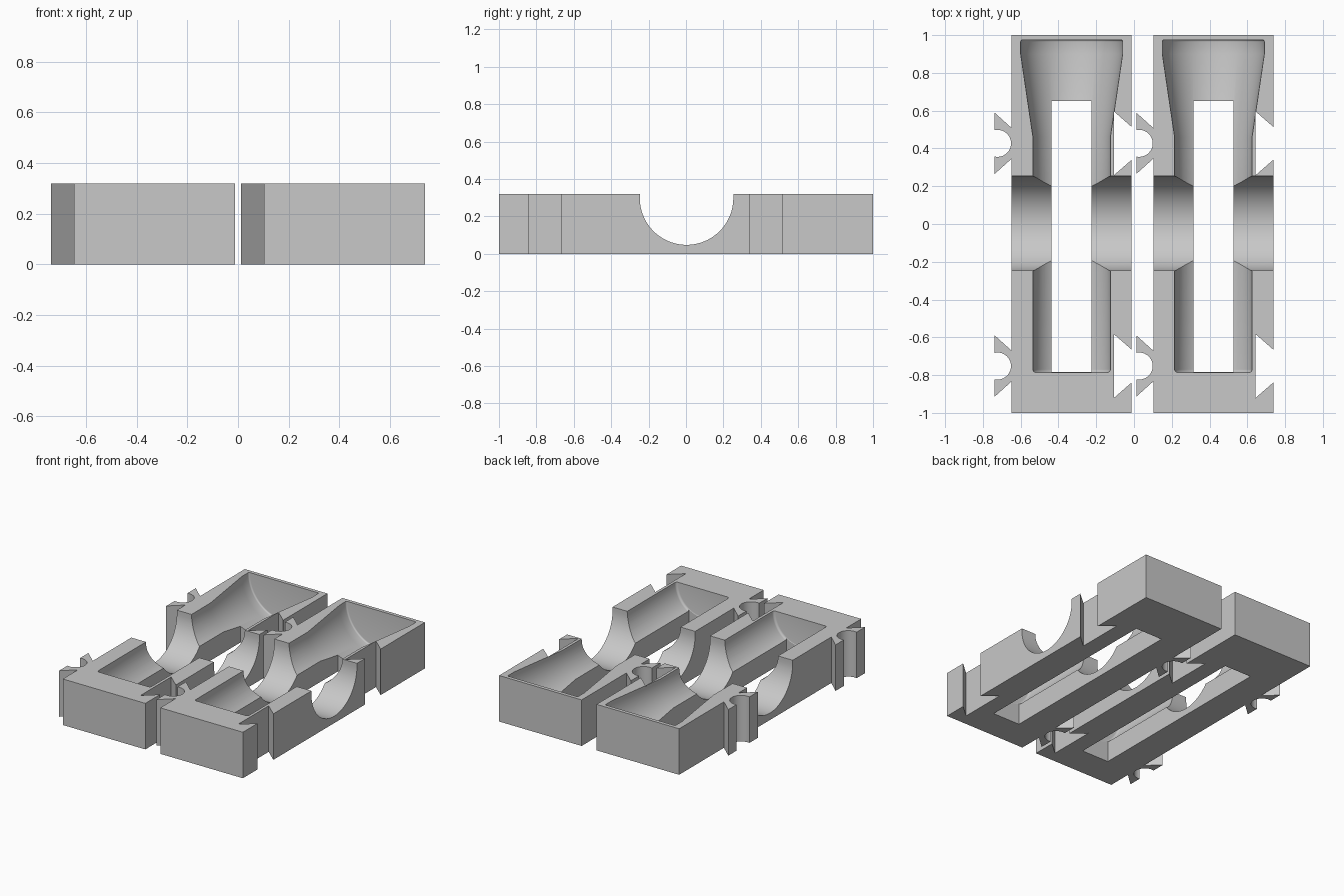
import bpy, bmesh, math
from mathutils import Matrix

if "Cube" in bpy.data.objects:
    bpy.data.objects.remove(bpy.data.objects["Cube"])

H = 0.32            # block height
X0, X1 = -0.65, -0.015
CX = (X0 + X1) / 2  # cavity axis
JOINTS = (-0.752, 0.427)

grey = bpy.data.materials.new("light grey")
grey.diffuse_color = (0.58, 0.58, 0.58, 1)
grey.use_nodes = True
grey.node_tree.nodes["Principled BSDF"].inputs["Base Color"].default_value = grey.diffuse_color


def make_object(name, bm):
    bmesh.ops.recalc_face_normals(bm, faces=bm.faces)
    mesh = bpy.data.meshes.new(name)
    bm.to_mesh(mesh)
    bm.free()
    mesh.materials.append(grey)
    ob = bpy.data.objects.new(name, mesh)
    bpy.context.collection.objects.link(ob)
    return ob


def prism(name, points, offset):
    """Extrude a closed 3D outline by an offset vector."""
    bm = bmesh.new()
    face = bm.faces.new([bm.verts.new(p) for p in points])
    ext = bmesh.ops.extrude_face_region(bm, geom=[face])
    verts = [g for g in ext["geom"] if isinstance(g, bmesh.types.BMVert)]
    bmesh.ops.translate(bm, verts=verts, vec=offset)
    return make_object(name, bm)


def arc(cx, cy, r, a0, a1, n):
    return [(cx + r * math.cos(math.radians(a0 + (a1 - a0) * i / n)),
             cy + r * math.sin(math.radians(a0 + (a1 - a0) * i / n)))
            for i in range(n + 1)]


# Block outline: dovetail sockets up the right side, notched tabs down the left
outline = [(X0, -1), (X1, -1)]
for y in JOINTS:
    outline += [(X1, y - 0.087), (-0.108, y - 0.168),
                (-0.108, y + 0.168), (X1, y + 0.087)]
outline += [(X1, 1), (X0, 1)]
for y in reversed(JOINTS):
    outline += [(X0, y + 0.081), (-0.74, y + 0.162)]
    outline += arc(-0.725, y, 0.0715, 102, -102, 28)
    outline += [(-0.74, y - 0.162), (X0, y - 0.081)]
block = prism("left_block", [(x, y, 0) for x, y in outline], (0, 0, H))

# Bottle-shaped cavity: profile (radius, y) spun about the block's long axis
profile = [(0, -0.785)] + arc(0.19, -0.77, 0.015, -90, 0, 4)
profile += [(0.205, 0.46), (0.27, 0.90)] + arc(0.26, 0.965, 0.01, 0, 90, 4)
profile += [(0, 0.975)]
bm = bmesh.new()
ring = [bm.verts.new((CX + r, y, H)) for r, y in profile]
edges = [bm.edges.new(pair) for pair in zip(ring, ring[1:])]
bmesh.ops.spin(bm, geom=ring + edges, cent=(CX, 0, H), axis=(0, 1, 0),
               angle=math.tau, steps=96)
bmesh.ops.remove_doubles(bm, verts=bm.verts, dist=1e-5)
# Turn half a step so no vertices lie on the top face
bmesh.ops.rotate(bm, verts=bm.verts, cent=(CX, 0, H),
                 matrix=Matrix.Rotation(math.pi / 96, 3, "Y"))
cavity = make_object("cavity_cutter", bm)

# Through slot in the floor
slot = prism("slot_cutter",
             [(CX + sx * 0.106, y, -0.1) for sx, y in
              ((-1, -0.783), (1, -0.783), (1, 0.65), (-1, 0.65))],
             (0, 0, H + 0.02))

# Round-bottomed trough crossing the block
u_shape = [(0.253, 0.5)] + arc(0.003, 0.298, 0.25, 0, -180, 48) + [(-0.247, 0.5)]
trough = prism("trough_cutter", [(X0 - 0.04, y, z) for y, z in u_shape],
               (X1 - X0 + 0.08, 0, 0))

# Carve the block
for cutter in (cavity, slot, trough):
    mod = block.modifiers.new(cutter.name, "BOOLEAN")
    mod.operation, mod.solver, mod.object = "DIFFERENCE", "EXACT", cutter
    cutter.hide_render = True
bpy.ops.object.select_all(action="DESELECT")
block.select_set(True)
bpy.context.view_layer.objects.active = block
for mod in list(block.modifiers):
    bpy.ops.object.modifier_apply(modifier=mod.name)
for cutter in (cavity, slot, trough):
    bpy.data.objects.remove(cutter)
bpy.ops.object.shade_smooth_by_angle(angle=math.radians(25))

# Matching second block
twin = block.copy()
twin.data = block.data.copy()
twin.name = "right_block"
bpy.context.collection.objects.link(twin)
twin.location.x = 0.7525
block.location.x = 0.0025
